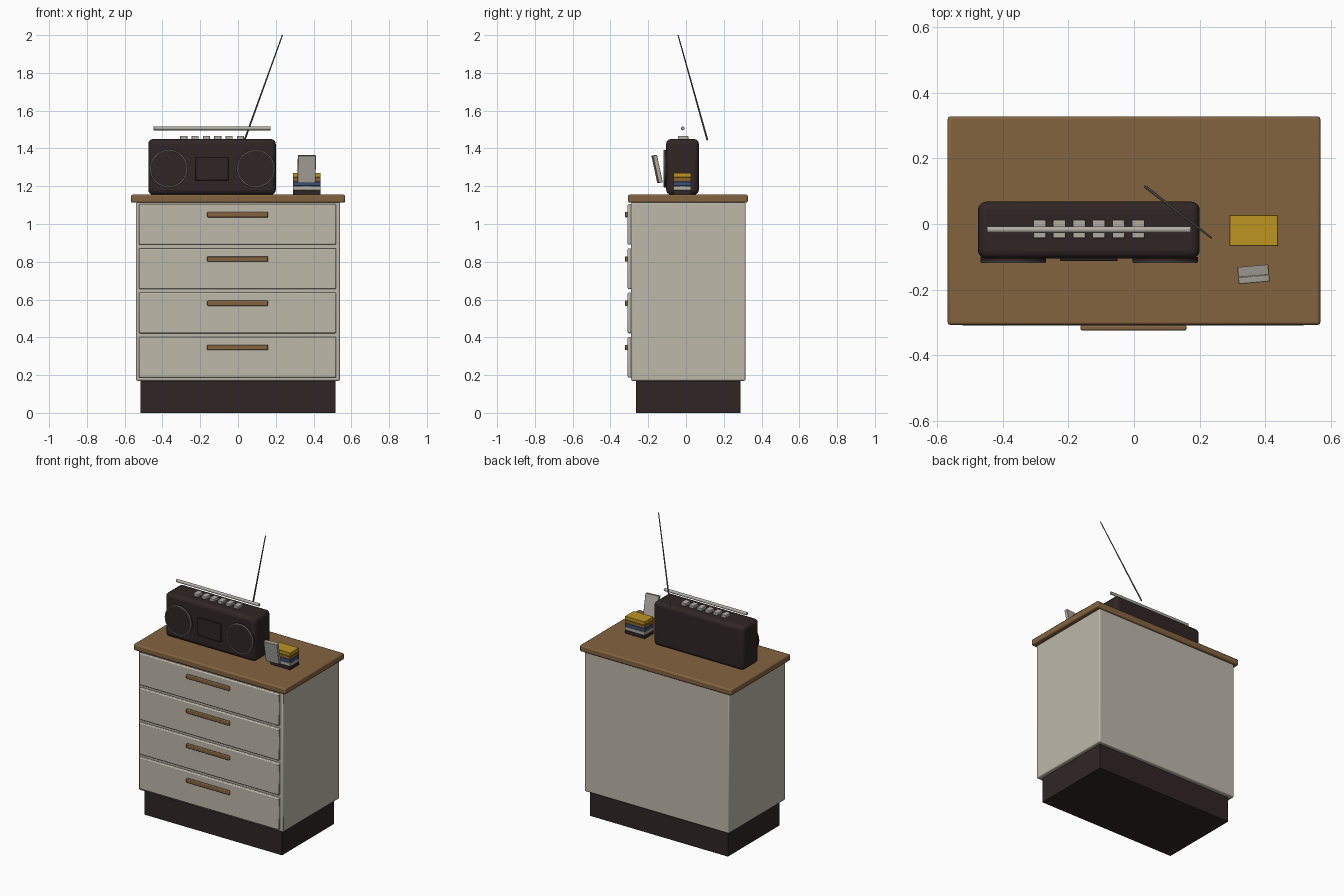
import bpy, bmesh, math
from mathutils import Vector

if "Cube" in bpy.data.objects:
    bpy.data.objects.remove(bpy.data.objects["Cube"])


def material(name, r, g, b):
    """Flat material from 0-255 sRGB values."""
    lin = [((c / 255 + 0.055) / 1.055) ** 2.4 if c > 10 else c / 255 / 12.92 for c in (r, g, b)]
    m = bpy.data.materials.new(name)
    m.diffuse_color = (*lin, 1)
    m.use_nodes = True
    m.node_tree.nodes["Principled BSDF"].inputs["Base Color"].default_value = m.diffuse_color
    return m


CREAM = material("cream paint", 190, 184, 170)
WOOD = material("brown wood", 132, 100, 64)
DARK = material("dark brown", 48, 37, 37)
METAL = material("light metal", 178, 174, 164)
STEEL = material("antenna steel", 110, 108, 106)
YELLOW = material("yellow case", 190, 148, 34)
OCHRE = material("ochre case", 140, 98, 42)
BLUE = material("blue case", 60, 80, 125)


def finish(obj, name, mat, bevel=0, segments=2):
    obj.name = name
    obj.data.materials.append(mat)
    if bevel:
        b = obj.modifiers.new("bevel", 'BEVEL')
        b.width, b.segments = bevel, segments
    bpy.ops.object.shade_smooth_by_angle(angle=math.radians(35))
    return obj


def box(name, x, y, z, mat, bevel=0, segments=2, rot=(0, 0, 0)):
    """Box from (min, max) ranges on each axis."""
    bpy.ops.mesh.primitive_cube_add(size=1)
    o = bpy.context.object
    size = Vector([r[1] - r[0] for r in (x, y, z)])
    for v in o.data.vertices:
        v.co = Vector([a * b for a, b in zip(v.co, size)])
    o.location = [(r[0] + r[1]) / 2 for r in (x, y, z)]
    o.rotation_euler = rot
    return finish(o, name, mat, bevel, segments)


def rod(name, start, end, radius, mat, tip=None, sides=16, bevel=0):
    """Round rod between two points, optionally tapered."""
    a, b = Vector(start), Vector(end)
    bpy.ops.mesh.primitive_cone_add(vertices=sides, radius1=radius,
                                    radius2=radius if tip is None else tip,
                                    depth=(b - a).length, location=(a + b) / 2)
    o = bpy.context.object
    o.rotation_euler = (b - a).to_track_quat('Z', 'Y').to_euler()
    return finish(o, name, mat, bevel)


# Cabinet
box("plinth", (-0.515, 0.515), (-0.265, 0.288), (0, 0.175), DARK)
box("carcass", (-0.54, 0.54), (-0.29, 0.315), (0.17, 1.115), CREAM, 0.007)
box("counter_top", (-0.567, 0.567), (-0.307, 0.327), (1.113, 1.155), WOOD, 0.008)

# Four drawers with bar handles
for i in range(4):
    z = 0.187 + i * 0.2345
    box(f"drawer_{i + 1}", (-0.525, 0.52), (-0.309, -0.288), (z, z + 0.215), CREAM, 0.006)
    box(f"drawer_handle_{i + 1}", (-0.163, 0.16), (-0.324, -0.308),
        (z + 0.145, z + 0.173), WOOD, 0.005)

# Radio body and tape door
box("radio_body", (-0.475, 0.2), (-0.105, 0.068), (1.155, 1.45), DARK, 0.026, 4)
box("tape_door", (-0.225, -0.05), (-0.113, -0.1), (1.23, 1.353), DARK, 0.002, 1)

# Speakers with thin metal rims
for side, x in (("left", -0.367), ("right", 0.095)):
    rod(f"{side}_speaker", (x, -0.1, 1.293), (x, -0.116, 1.293), 0.1, DARK, sides=40, bevel=0.003)
    bpy.ops.mesh.primitive_torus_add(major_radius=0.097, minor_radius=0.003,
                                     major_segments=48, minor_segments=8,
                                     location=(x, -0.115, 1.293), rotation=(math.pi / 2, 0, 0))
    finish(bpy.context.object, f"{side}_speaker_rim", METAL)

# Row of top buttons, carry bar and antenna
for i in range(6):
    x = -0.287 + i * 0.06
    box(f"button_{i + 1}", (x - 0.019, x + 0.019), (-0.043, 0.012), (1.445, 1.467), METAL, 0.003)
rod("carry_bar", (-0.447, -0.017, 1.506), (0.173, -0.017, 1.506), 0.01, METAL, bevel=0.003)
rod("antenna", (0.035, 0.113, 1.445), (0.235, -0.042, 2.0), 0.005, STEEL, tip=0.003, sides=10)

# Stack of tape cases
for i, (colour, mat) in enumerate((("dark", DARK), ("light", METAL), ("blue", BLUE),
                                   ("ochre", OCHRE), ("yellow", YELLOW))):
    z = 1.155 + i * 0.0232
    box(f"{colour}_tape_case", (0.29, 0.438), (-0.067, 0.027), (z, z + 0.023), mat, 0.0015, 1)

# Leaning tape case
box("leaning_tape_case", (0.316, 0.411), (-0.164, -0.142), (1.217, 1.365), METAL, 0.0015, 1,
    rot=(math.radians(12), 0, math.radians(5)))
